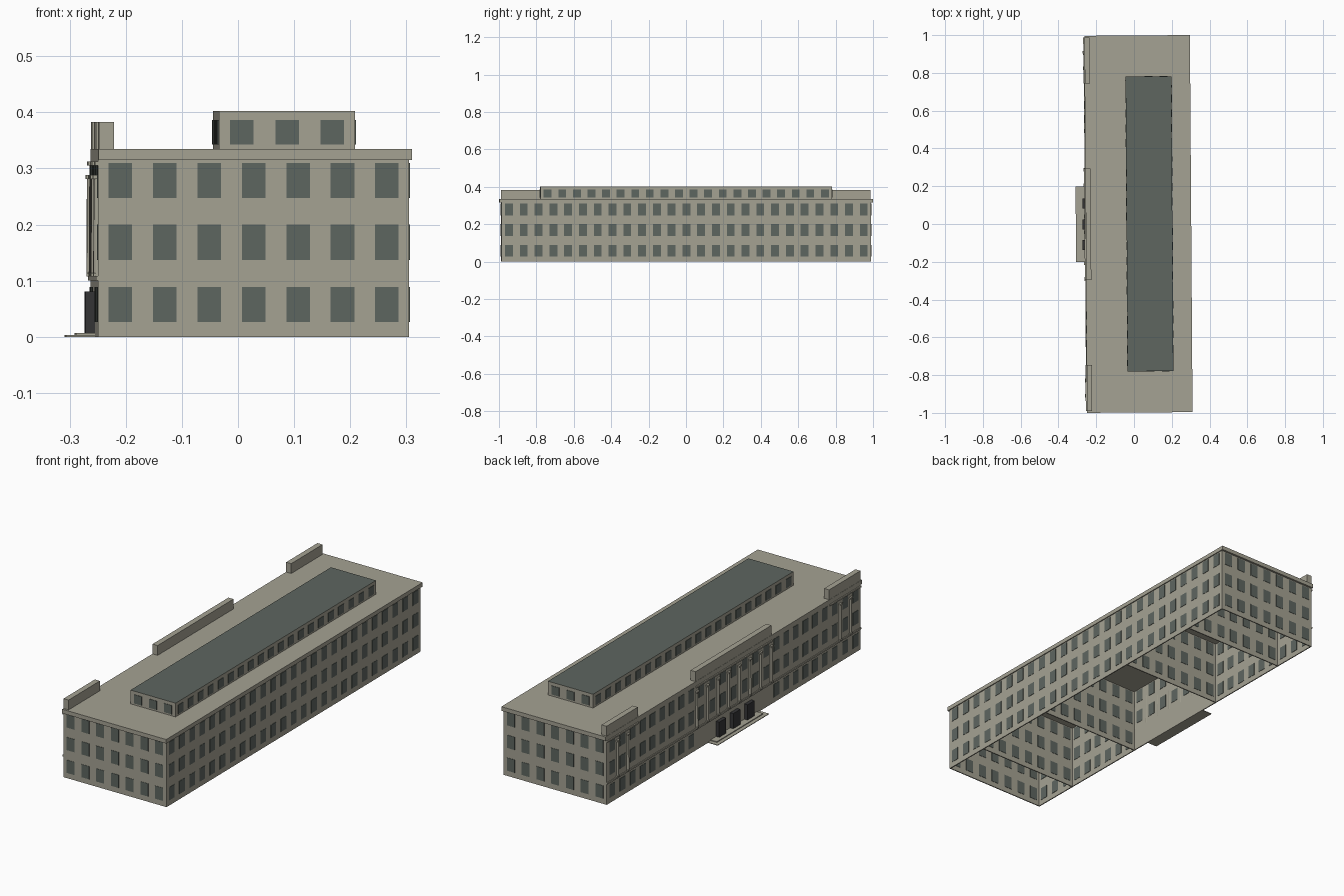
import bpy, bmesh, math
from mathutils import Matrix, Vector

if "Cube" in bpy.data.objects:
    bpy.data.objects.remove(bpy.data.objects["Cube"])

TURN = Matrix.Rotation(0.007, 4, 'Z')   # whole building sits very slightly turned


def material(name, rgb):
    m = bpy.data.materials.new(name)
    m.diffuse_color = (*rgb, 1)
    m.use_nodes = True
    m.node_tree.nodes["Principled BSDF"].inputs["Base Color"].default_value = m.diffuse_color
    return m


STONE = material("warm grey stone", (0.376, 0.361, 0.292))
GLASS = material("grey green glass", (0.112, 0.133, 0.117))
DARK = material("dark door", (0.035, 0.035, 0.037))


def finish(name, bm, *mats):
    bm.transform(TURN)
    me = bpy.data.meshes.new(name)
    bm.to_mesh(me)
    bm.free()
    for m in mats:
        me.materials.append(m)
    ob = bpy.data.objects.new(name, me)
    bpy.context.collection.objects.link(ob)
    return ob


def add_box(bm, x0, x1, y0, y1, z0, z1):
    mat = Matrix.Translation(((x0 + x1) / 2, (y0 + y1) / 2, (z0 + z1) / 2)) @ \
        Matrix.Diagonal((x1 - x0, y1 - y0, z1 - z0, 1))
    bmesh.ops.create_cube(bm, size=1, matrix=mat)


def boxes(name, mat, items):
    bm = bmesh.new()
    for b in items:
        add_box(bm, *b)
    return finish(name, bm, mat)


def windows(name, axis, at, a0, a1, rows, thick=0.008, w=0.042):
    """Evenly spaced panes piercing a wall that lies at `at` on the given axis."""
    n = round((a1 - a0) / 0.08)
    step = (a1 - a0) / n
    items = []
    for i in range(n):
        c = a0 + (i + 0.5) * step
        for z0, z1 in rows:
            near, far = at - thick / 2, at + thick / 2
            if axis == 'x':
                items.append((near, far, c - w / 2, c + w / 2, z0, z1))
            else:
                items.append((c - w / 2, c + w / 2, near, far, z0, z1))
    return boxes(name, GLASS, items)


XL, XR, Y = -0.256, 0.298, 0.988        # facade, rear wall, half length
TOP, ROOF, T = 0.315, 0.335, 0.005      # wall top, roof level, wall thickness
ROWS = [(0.026, 0.089), (0.137, 0.2), (0.247, 0.31)]
SECTIONS = [(-Y, -0.745), (-0.745, -0.295), (-0.295, 0.295), (0.295, 0.745), (0.745, Y)]

# outer walls, open underneath
boxes("outer_walls", STONE, [
    (XL, XL + T, -Y, Y, 0, TOP), (XR - T, XR, -Y, Y, 0, TOP),
    (XL, XR, -Y, -Y + T, 0, TOP), (XL, XR, Y - T, Y, 0, TOP)])

# windows of the outer walls
windows("rear_windows", 'x', XR - T / 2, -Y, Y, ROWS)
for s, label in ((-1, "front"), (1, "back")):
    windows(label + "_end_windows", 'y', s * (Y - T / 2), XL, XR, ROWS)
for i, (a, b) in enumerate(SECTIONS):
    windows(f"facade_windows_{i + 1}", 'x', XL + T / 2, a, b, ROWS[1:] if i == 2 else ROWS)

# cross walls between the sections
cuts = [-0.745, -0.295, 0.295, 0.745]
boxes("cross_walls", STONE, [(XL + T, XR - T, c - T / 2, c + T / 2, 0, TOP) for c in cuts])
for i, c in enumerate(cuts):
    windows(f"cross_wall_windows_{i + 1}", 'y', c, XL, XR, ROWS)

# roof slab with overhanging cornice
boxes("roof_cornice", STONE, [(XL, XR + 0.005, -0.998, 0.998, TOP, ROOF)])

# parapets over the centre and the two end pavilions
boxes("parapets", STONE, [(XL + 0.001, XL + 0.028, a, b, ROOF, 0.383)
                          for a, b in SECTIONS[::2]])

# penthouse with glazed roof
PX0, PX1, PY = -0.039, 0.203, 0.78
bm = bmesh.new()
add_box(bm, PX0, PX1, -PY, PY, ROOF, 0.402)
bm.faces.ensure_lookup_table()
for f in bm.faces:
    f.normal_update()
    f.material_index = 1 if f.normal.z > 0.9 else 0
finish("penthouse", bm, STONE, GLASS)
PROW = [(0.343, 0.386)]
for s, label in ((-1, "front"), (1, "back")):
    windows(f"penthouse_{label}_windows", 'y', s * PY, PX0, PX1, PROW, 0.004)
windows("penthouse_left_windows", 'x', PX0, -PY, PY, PROW, 0.004)
windows("penthouse_right_windows", 'x', PX1, -PY, PY, PROW, 0.004)

# columns with base and capital blocks on the centre and end pavilions
places = [(i - 3.5) * 0.59 / 7 * 0.98 for i in range(8)]
for s in (-1, 1):
    places += [s * (0.8665 + d) for d in (-0.0405, 0.0405)]
bm = bmesh.new()
for y in places:
    bmesh.ops.create_cone(bm, cap_ends=True, segments=12, radius1=0.007, radius2=0.006,
                          depth=0.17, matrix=Matrix.Translation((XL - 0.001, y, 0.197)))
    add_box(bm, XL - 0.008, XL, y - 0.009, y + 0.009, 0.107, 0.114)
    add_box(bm, XL - 0.009, XL, y - 0.01, y + 0.01, 0.281, 0.288)
finish("facade_columns", bm, STONE)

# ledges along the facade
boxes("facade_ledges", STONE,
      [(XL - 0.004, XL, a, b, 0.1, 0.108) for a, b in SECTIONS] +
      [(XL - 0.006, XL, a, b, 0.305, 0.312) for a, b in SECTIONS[::2]])

# entrance doors and steps
boxes("entrance_doors", DARK, [(-0.273, XL, c - 0.027, c + 0.027, 0.006, 0.081)
                               for c in (-0.11, 0, 0.11)])
boxes("entrance_steps", STONE, [(-0.308, XL, -0.2, 0.2, 0, 0.003),
                                (-0.29, XL, -0.18, 0.18, 0.003, 0.007)])
